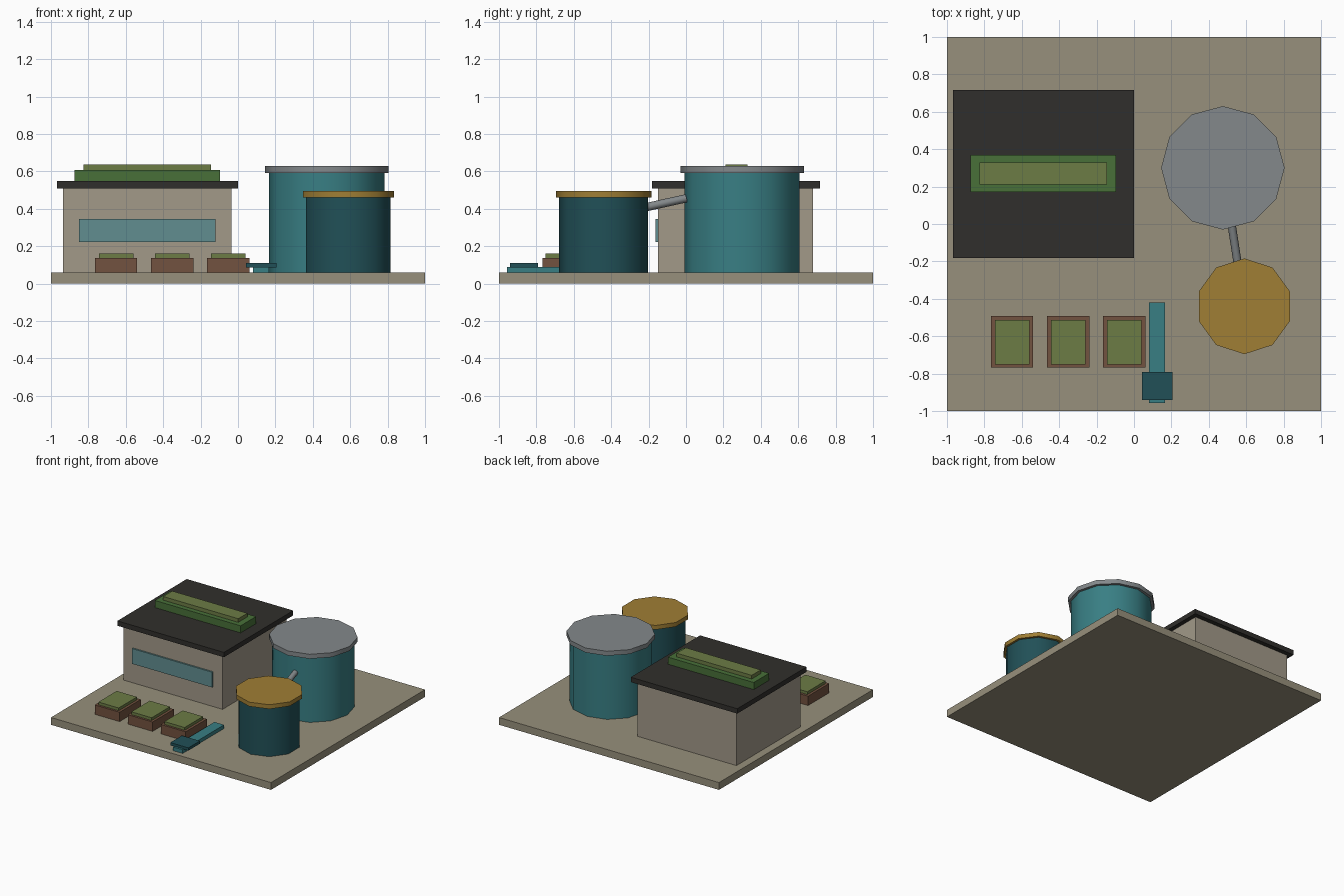
import bpy, math
from mathutils import Vector

if "Cube" in bpy.data.objects:
    bpy.data.objects.remove(bpy.data.objects["Cube"])


def mat(name, r, g, b):
    m = bpy.data.materials.new(name)
    m.diffuse_color = (r, g, b, 1)
    m.use_nodes = True
    m.node_tree.nodes["Principled BSDF"].inputs["Base Color"].default_value = m.diffuse_color
    return m


SAND = mat("sand", 0.31, 0.28, 0.20)
WALL = mat("wall", 0.36, 0.32, 0.25)
DARK = mat("charcoal", 0.03, 0.028, 0.025)
GLASS = mat("glass", 0.12, 0.27, 0.28)
GREEN = mat("green", 0.065, 0.16, 0.04)
MOSS = mat("moss", 0.15, 0.20, 0.06)
BROWN = mat("brown", 0.17, 0.085, 0.05)
TEAL = mat("teal", 0.04, 0.21, 0.23)
DEEP = mat("deep_teal", 0.015, 0.08, 0.095)
STEEL = mat("steel", 0.23, 0.25, 0.26)
OCHRE = mat("ochre", 0.35, 0.21, 0.035)


def box(name, x, y, z, m):
    """Box from (min, max) pairs on each axis."""
    bpy.ops.mesh.primitive_cube_add(size=1, location=[sum(a) / 2 for a in (x, y, z)])
    o = bpy.context.object
    o.name = name
    o.scale = [a[1] - a[0] for a in (x, y, z)]
    bpy.ops.object.transform_apply(location=False, rotation=False, scale=True)
    o.data.materials.append(m)
    return o


def rod(name, a, b, r, sides, m):
    """Smooth-sided cylinder from point a to point b."""
    a, b = Vector(a), Vector(b)
    bpy.ops.mesh.primitive_cylinder_add(vertices=sides, radius=r, depth=(b - a).length,
                                        location=(a + b) / 2)
    o = bpy.context.object
    o.name = name
    d = (b - a).normalized()
    if d.z < 0.999:
        o.rotation_euler = d.to_track_quat('Z', 'Y').to_euler()
    o.data.materials.append(m)
    bpy.ops.object.shade_smooth_by_angle(angle=math.radians(50))
    return o


# Ground slab
box("base_slab", (-1, 1), (-1, 1), (0, 0.06), SAND)

# Building with window and planted roof
box("building_walls", (-0.935, -0.035), (-0.15, 0.68), (0.06, 0.515), WALL)
box("front_window", (-0.85, -0.12), (-0.163, -0.145), (0.222, 0.347), GLASS)
box("roof", (-0.968, 0), (-0.183, 0.717), (0.51, 0.55), DARK)
box("roof_planting", (-0.875, -0.095), (0.17, 0.37), (0.55, 0.608), GREEN)
box("roof_planting_top", (-0.827, -0.145), (0.21, 0.328), (0.605, 0.638), MOSS)

# Two tanks: name, centre, body radius, lid radius, lid bottom, lid top, sides
for name, x, y, r, lid_r, z0, z1, sides, body, lid in (
        ("large_tank", 0.475, 0.30, 0.308, 0.33, 0.593, 0.63, 12, TEAL, STEEL),
        ("small_tank", 0.59, -0.44, 0.238, 0.256, 0.46, 0.495, 10, DEEP, OCHRE)):
    rod(name, (x, y, 0.06), (x, y, z0 + 0.005), r, sides, body)
    rod(name + "_lid", (x, y, z0), (x, y, z1), lid_r, sides, lid)

# Pipe joining the tanks
rod("link_pipe", (0.5215, 0.0, 0.456), (0.556, -0.222, 0.407), 0.022, 8, STEEL)

# Row of planter boxes
for i in range(3):
    x = -0.652 + 0.3 * i
    box(f"planter_{i + 1}", (x - 0.113, x + 0.113), (-0.767, -0.492), (0.06, 0.137), BROWN)
    box(f"planter_crop_{i + 1}", (x - 0.092, x + 0.092), (-0.75, -0.512), (0.13, 0.16), MOSS)

# Water channel and its gate
box("channel", (0.08, 0.167), (-0.957, -0.42), (0.06, 0.09), TEAL)
box("channel_gate", (0.043, 0.207), (-0.94, -0.79), (0.087, 0.11), DEEP)
